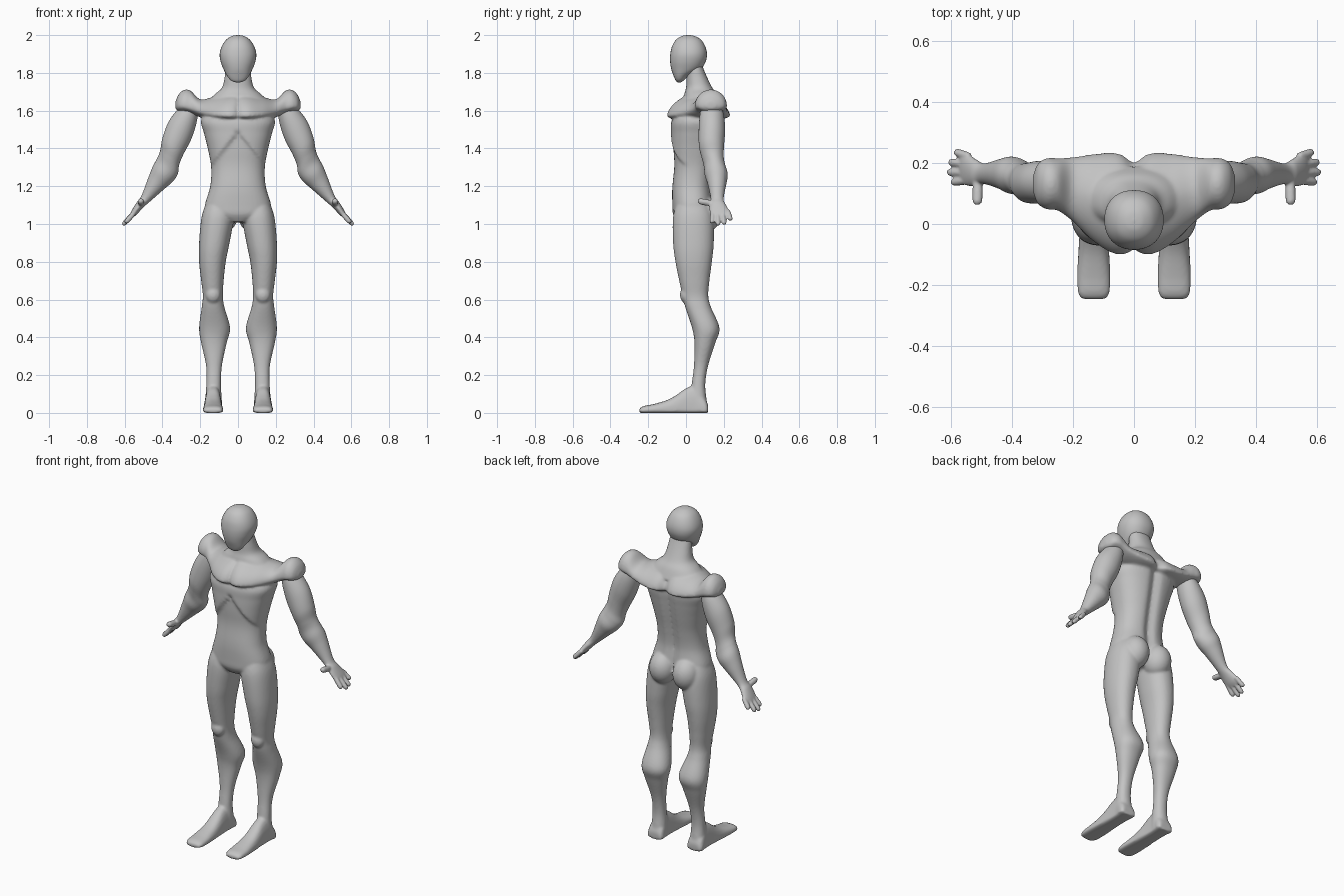
import bpy, bmesh, math
from mathutils import Vector

X, Y, Z = Vector((1, 0, 0)), Vector((0, 1, 0)), Vector((0, 0, 1))
grey = bpy.data.materials.new("plain grey")
grey.diffuse_color = (0.55, 0.55, 0.55, 1)


def spline(p, q, r, s, t):
    return [0.5 * (2*b + (c - a)*t + (2*a - 5*b + 4*c - d)*t*t + (3*b - a - 3*c + d)*t**3)
            for a, b, c, d in zip(p, q, r, s)]


def loft(bm, secs, u, v, n=48, steps=7, shape=None):
    """Skin rings; a section is centre x, y, z, radius along u, radius +v, radius -v, exponent."""
    rows = []
    for i in range(len(secs) - 1):
        p, s = secs[max(i - 1, 0)], secs[min(i + 2, len(secs) - 1)]
        rows += [spline(p, secs[i], secs[i + 1], s, k / steps) for k in range(steps)]
    rows.append(secs[-1])
    rings = []
    for x, y, z, a, up, down, e in rows:
        ring = []
        for k in range(n):
            t = 2 * math.pi * k / n
            c, s = math.cos(t), math.sin(t)
            r = max(up if s > 0 else down, 0.001)
            co = Vector((x, y, z)) + u * math.copysign(abs(c)**(2/e), c) * max(a, 0.001) \
                + v * math.copysign(abs(s)**(2/e), s) * r
            ring.append(bm.verts.new(shape(co) if shape else co))
        rings.append(ring)
    for A, B in zip(rings, rings[1:]):
        for k in range(n):
            bm.faces.new((A[k], A[(k+1) % n], B[(k+1) % n], B[k]))
    bm.faces.new(rings[0])
    bm.faces.new(rings[-1])


def upright(rows, e=2.2, sx=1):
    """Rows of z, x low, x high, y front, y back -> sections."""
    return [(sx*(a + b)/2, (f + k)/2, z, (b - a)/2, (k - f)/2, (k - f)/2, e)
            for z, a, b, f, k in rows]


def ball(bm, centre, radii):
    res = bmesh.ops.create_uvsphere(bm, u_segments=32, v_segments=20, radius=1)
    for w in res["verts"]:
        w.co = Vector([c + r * q for c, r, q in zip(centre, radii, w.co)])


def finish(bm, name, voxel=None, mirror=False, smooth=4):
    bmesh.ops.recalc_face_normals(bm, faces=bm.faces)
    for f in bm.faces:
        f.smooth = True
    me = bpy.data.meshes.new(name)
    bm.to_mesh(me)
    bm.free()
    me.materials.append(grey)
    ob = bpy.data.objects.new(name, me)
    bpy.context.collection.objects.link(ob)
    if voxel:
        m = ob.modifiers.new("blend", "REMESH")
        m.mode, m.voxel_size, m.use_smooth_shade = "VOXEL", voxel, True
        m = ob.modifiers.new("soften", "SMOOTH")
        m.factor, m.iterations = 0.5, smooth
    if mirror:
        ob.modifiers.new("mirror", "MIRROR").use_mirror_merge = False


def step(t):
    t = min(max(t, 0), 1)
    return t * t * (3 - 2 * t)


def anatomy(co):
    # spine groove at the back, rib arch and breastbone groove in front
    x = abs(co.x)
    if co.y > 0.06 and co.z > 1.05:
        co.y -= 0.02 * math.exp(-(x / 0.028)**2) * step((co.y - 0.06) / 0.06)
    elif co.y < 0.03 and 1.1 < co.z < 1.53:
        inside = step((1.5 - 1.25 * x - co.z) / 0.025) * step((co.z - 1.15) / 0.2)
        co.y += 0.014 * inside * step((0.03 - co.y) / 0.05)
    elif co.y < 0.02 and co.z > 1.56:
        co.y += 0.01 * math.exp(-(x / 0.012)**2)
    return co


# --- body: torso, shoulder mantle, neck, hips, legs and feet
bm = bmesh.new()
torso = [(1.62, .15, -.03, .18), (1.55, .195, -.075, .19), (1.48, .18, -.08, .18),
         (1.40, .16, -.08, .165), (1.30, .142, -.074, .145), (1.20, .147, -.074, .132),
         (1.10, .175, -.072, .14), (1.05, .165, -.068, .13), (1.01, .06, -.045, .08)]
loft(bm, upright([(z, -r, r, f, b) for z, r, f, b in torso], 2.4), X, Y, 72, shape=anatomy)

half = [(.06, .067, 1.572, .166, .118, .03, 1.7), (.13, .085, 1.578, .145, .095, .03, 1.75),
        (.20, .113, 1.595, .106, .065, .03, 1.9), (.25, .13, 1.615, .086, .09, .03, 2),
        (.285, .132, 1.625, .084, .085, .032, 2), (.315, .132, 1.627, .066, .058, .03, 2),
        (.332, .132, 1.625, .025, .02, .012, 2)]
mantle = [(-h[0],) + h[1:] for h in reversed(half)] \
    + [(0, .064, 1.572, .158, .125, .03, 1.7)] + half
loft(bm, mantle, Y, Z, 64, 8, shape=anatomy)

neck = [(1.87, .05, .01, .08), (1.83, .064, .005, .09), (1.77, .072, .003, .115),
        (1.72, .086, 0, .14), (1.685, .125, -.01, .165), (1.63, .18, -.02, .19)]
loft(bm, upright([(z, -r, r, f, b) for z, r, f, b in neck]), X, Y)

leg = [(1.13, .04, .16, -.04, .11), (1.04, .022, .192, -.068, .145), (.90, .045, .206, -.068, .147),
       (.80, .065, .206, -.056, .137), (.70, .076, .195, -.036, .124), (.62, .08, .186, -.018, .118),
       (.56, .072, .192, -.004, .132), (.45, .042, .206, .032, .177), (.37, .06, .195, .045, .155),
       (.25, .085, .169, .042, .117), (.15, .09, .168, .03, .102), (.06, .085, .175, .02, .11),
       (.01, .085, .178, .02, .113)]
# y, half width, height
foot = [(.117, .04, .04), (.10, .05, .08), (.05, .045, .14), (0, .045, .13), (-.05, .048, .095),
        (-.10, .051, .068), (-.17, .055, .047), (-.225, .052, .036), (-.247, .038, .022)]
for s in (1, -1):
    loft(bm, upright(leg, 2.2, s), X, Y)
    loft(bm, [(s * .132, y, .012, w, h - .012, .013, 2.6) for y, w, h in foot], X, Z)
    ball(bm, (s * .132, 0, .625), (.04, .032, .045))
    ball(bm, (s * .078, .1, 1.05), (.078, .085, .095))
finish(bm, "body", 0.0075)

# --- head
bm = bmesh.new()
head = [(2.0, .004, .008, .016), (1.995, .032, -.022, .046), (1.975, .063, -.053, .08),
        (1.94, .086, -.074, .102), (1.90, .097, -.083, .111), (1.86, .092, -.084, .104),
        (1.82, .077, -.078, .078), (1.785, .058, -.066, .015), (1.76, .038, -.055, -.012),
        (1.75, .012, -.045, -.028)]
loft(bm, upright([(z, -r, r, f, b) for z, r, f, b in head]), X, Y)
finish(bm, "head")

# --- arms with hands, mirrored
bm = bmesh.new()
across = Vector((.8, 0, .6))
arm = [(.245, .135, 1.62, .055, .045), (.275, .137, 1.56, .066, .065), (.31, .137, 1.49, .07, .076),
       (.345, .135, 1.41, .066, .07), (.362, .142, 1.35, .058, .063), (.374, .152, 1.305, .057, .069),
       (.40, .16, 1.262, .061, .066), (.433, .164, 1.215, .05, .052), (.49, .165, 1.133, .034, .027),
       (.52, .168, 1.10, .044, .022), (.55, .18, 1.06, .054, .017), (.566, .184, 1.04, .05, .011)]
loft(bm, [(x, y, z, a, b, b, 2) for x, y, z, a, b in arm], Y, across)


def finger(p, q, r, u, v):
    p, q = Vector(p), Vector(q)
    path = [(0, .9), (.5, 1), (.85, .95), (.96, .6), (1, .15)]
    loft(bm, [(*p.lerp(q, t), r*k, r*k, r*k, 2) for t, k in path], u, v, 16, 4)


for y0, tip in ((.222, (.586, .236, 1.02)), (.194, (.606, .203, .998)),
                (.167, (.611, .170, .993)), (.143, (.597, .137, 1.005))):
    finger((.54, y0, 1.07), tip, .0135, Y, across)
finger((.512, .16, 1.105), (.514, .062, 1.122), .017, X, Z)
finish(bm, "arms", 0.005, True, 3)
